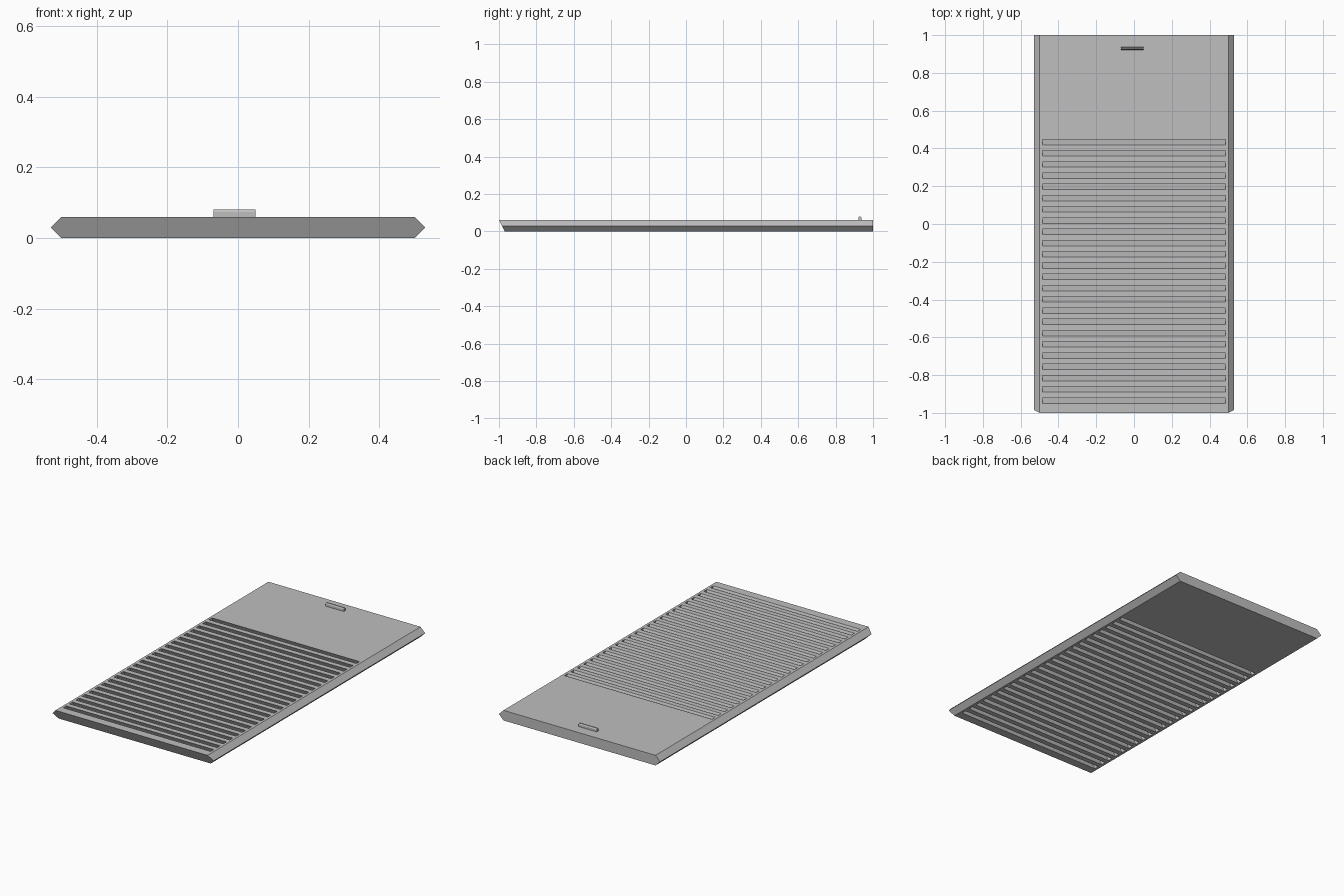
import bpy
import bmesh

cube = bpy.data.objects.get("Cube")
if cube:
    bpy.data.objects.remove(cube)

LENGTH, HEIGHT, HALF_WIDTH = 2.0, 0.06, 0.5
EDGE = 0.03          # sideways reach of the pointed side edges
SLANT = 0.5          # rearward lean of front face and slots per unit of depth

grey = bpy.data.materials.new("light grey plastic")
colour = (0.52, 0.52, 0.52, 1)
grey.diffuse_color = colour
grey.use_nodes = True
grey.node_tree.nodes["Principled BSDF"].inputs["Base Color"].default_value = colour


def add_prism(bm, ring_a, ring_b):
    """Closed solid between two matching rings of points."""
    a = [bm.verts.new(p) for p in ring_a]
    b = [bm.verts.new(p) for p in ring_b]
    n = len(a)
    bm.faces.new(a)
    bm.faces.new(b[::-1])
    for i in range(n):
        bm.faces.new((a[i], b[i], b[(i + 1) % n], a[(i + 1) % n]))


def finish(bm, name):
    bmesh.ops.recalc_face_normals(bm, faces=bm.faces)
    mesh = bpy.data.meshes.new(name)
    bm.to_mesh(mesh)
    bm.free()
    mesh.materials.append(grey)
    obj = bpy.data.objects.new(name, mesh)
    bpy.context.collection.objects.link(obj)
    return obj


def lean(z):
    return (HEIGHT - z) * SLANT


# Panel: pointed side edges, upright back, undercut front
outer = HALF_WIDTH + EDGE
profile = [(-HALF_WIDTH, 0), (HALF_WIDTH, 0), (outer, HEIGHT / 2),
           (HALF_WIDTH, HEIGHT), (-HALF_WIDTH, HEIGHT), (-outer, HEIGHT / 2)]
bm = bmesh.new()
add_prism(bm, [(x, -LENGTH / 2 + lean(z), z) for x, z in profile],
          [(x, LENGTH / 2, z) for x, z in profile])
panel = finish(bm, "cover_panel")

# Leaning slots cut right through the panel
SLOTS, PITCH, SLOT_WIDTH, SLOT_HALF = 24, 0.0595, 0.029, 0.485
LOW, HIGH = -0.02, HEIGHT + 0.02
bm = bmesh.new()
for i in range(SLOTS):
    y = -0.949 + i * PITCH
    section = [(y + lean(LOW), LOW), (y + SLOT_WIDTH + lean(LOW), LOW),
               (y + SLOT_WIDTH + lean(HIGH), HIGH), (y + lean(HIGH), HIGH)]
    add_prism(bm, [(-SLOT_HALF, *p) for p in section],
              [(SLOT_HALF, *p) for p in section])
cutter = finish(bm, "slot_cutter")
cutter.hide_render = True

cut = panel.modifiers.new("slots", "BOOLEAN")
cut.operation = "DIFFERENCE"
cut.solver = "EXACT"
cut.object = cutter
bpy.context.view_layer.objects.active = panel
bpy.ops.object.modifier_apply(modifier=cut.name)
bpy.data.objects.remove(cutter)

# Small catch near the back edge
catch = [(0.922, 0.058), (0.937, 0.058), (0.937, 0.073),
         (0.933, 0.08), (0.926, 0.08), (0.922, 0.073)]
bm = bmesh.new()
add_prism(bm, [(-0.07, *p) for p in catch], [(0.05, *p) for p in catch])
finish(bm, "catch_tab")
